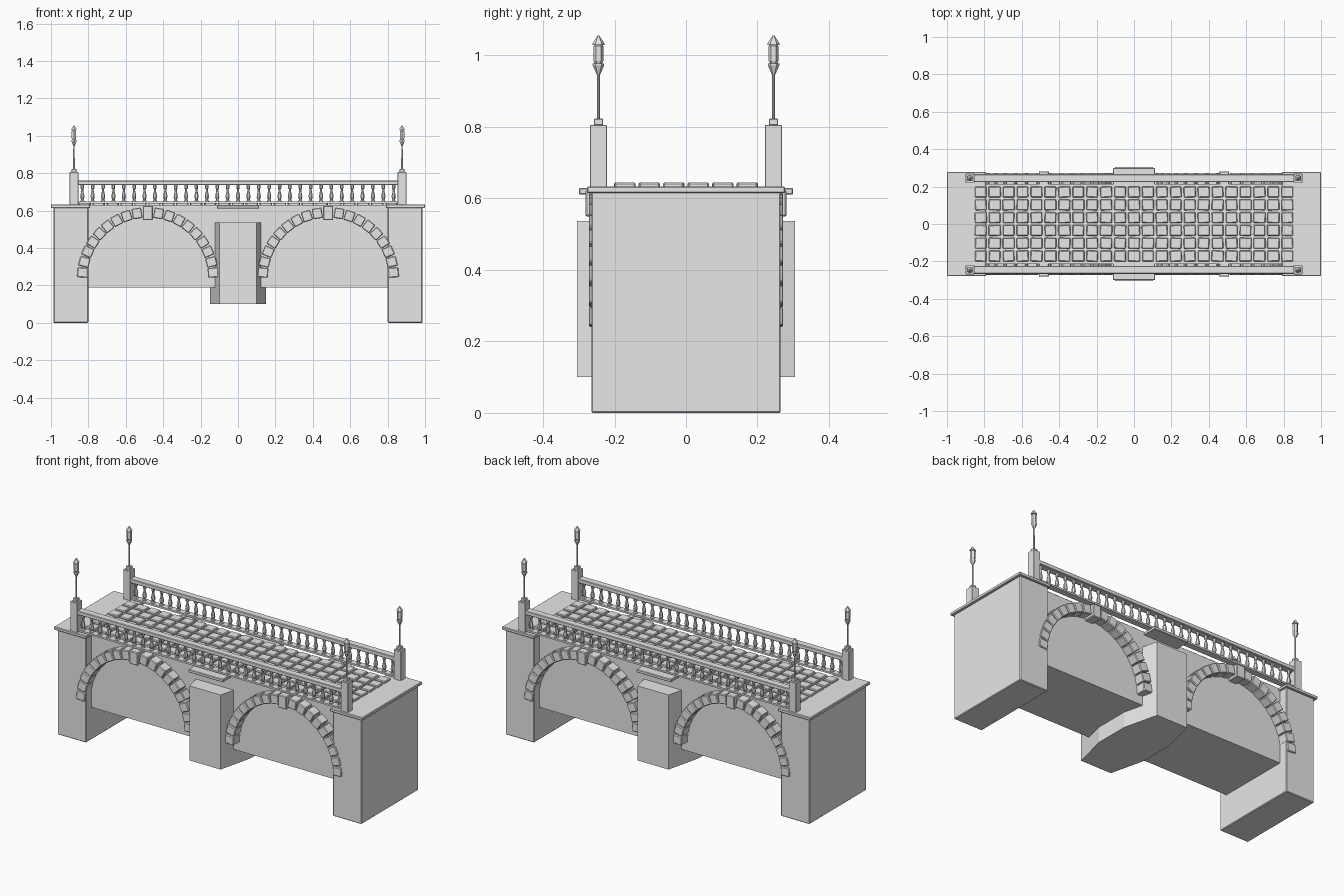
import bpy, bmesh, math, random
from mathutils import Matrix, Vector

if "Cube" in bpy.data.objects:
    bpy.data.objects.remove(bpy.data.objects["Cube"])

random.seed(4)
stone = bpy.data.materials.new("grey_stone")
stone.diffuse_color = (0.8, 0.8, 0.8, 1)
stone.use_nodes = True
stone.node_tree.nodes["Principled BSDF"].inputs["Base Color"].default_value = stone.diffuse_color


def finish(name, bm, smooth=False):
    bmesh.ops.recalc_face_normals(bm, faces=bm.faces)
    me = bpy.data.meshes.new(name)
    bm.to_mesh(me)
    bm.free()
    me.materials.append(stone)
    for p in me.polygons:
        p.use_smooth = smooth
    ob = bpy.data.objects.new(name, me)
    bpy.context.collection.objects.link(ob)
    return ob


def add_box(bm, c, s, rot=None, bevel=0.0):
    tmp = bmesh.new()
    bmesh.ops.create_cube(tmp, size=1)
    bmesh.ops.scale(tmp, vec=s, verts=tmp.verts)
    if bevel:
        bmesh.ops.bevel(tmp, geom=tmp.edges[:], offset=bevel, segments=1, affect='EDGES')
    m = Matrix.Translation(c) @ (rot if rot else Matrix())
    bmesh.ops.transform(tmp, matrix=m, verts=tmp.verts)
    me = bpy.data.meshes.new("tmp")
    tmp.to_mesh(me)
    tmp.free()
    bm.from_mesh(me)
    bpy.data.meshes.remove(me)


def box(name, c, s, bevel=0.0):
    bm = bmesh.new()
    add_box(bm, c, s, None, bevel)
    return finish(name, bm)


def lathe(bm, x, y, profile, n):
    # stack of rings (radius, height), capped at both ends
    rings = []
    for r, z in profile:
        rings.append([bm.verts.new((x + r * math.cos(2 * math.pi * (k + .5) / n),
                                    y + r * math.sin(2 * math.pi * (k + .5) / n), z)) for k in range(n)])
    for a, b in zip(rings, rings[1:]):
        for k in range(n):
            bm.faces.new((a[k], a[(k + 1) % n], b[(k + 1) % n], b[k]))
    bm.faces.new(rings[0][::-1])
    bm.faces.new(rings[-1])


# main wall body between the abutments
box("wall_body", (0, 0, .41), (1.62, .43, .44))

# abutments with thin caps
for sx, side in ((-1, "left"), (1, "right")):
    box("abutment_" + side, (sx * .893, 0, .31), (.186, .53, .62), .004)
    box("abutment_cap_" + side, (sx * .895, 0, .624), (.21, .555, .018), .003)

# centre pier: long octagon with tapered noses
bm = bmesh.new()
plan = [(-.1, -.305), (.1, -.305), (.15, -.1), (.15, .1),
        (.1, .305), (-.1, .305), (-.15, .1), (-.15, -.1)]
base = bm.faces.new([bm.verts.new((x, y, .1)) for x, y in plan])
ext = bmesh.ops.extrude_face_region(bm, geom=[base])
bmesh.ops.translate(bm, vec=(0, 0, .437),
                    verts=[v for v in ext['geom'] if isinstance(v, bmesh.types.BMVert)])
finish("centre_pier", bm)
box("pier_cap", (0, 0, .62), (.225, .6, .018), .003)

# arch stones and keystones on both faces
COUNT = 19
for sy, face in ((-1, "front"), (1, "back")):
    for sx, side in ((-1, "left"), (1, "right")):
        cx, cz = sx * .482, .24
        bm = bmesh.new()
        for i in range(COUNT):
            if i == COUNT // 2:
                continue
            a = math.pi * (i + .5) / COUNT
            add_box(bm, (cx + .35 * math.cos(a), sy * .24, cz + .35 * math.sin(a)),
                    (.056, .064, .052), Matrix.Rotation(-a, 4, 'Y'), .004)
        finish(f"arch_stones_{face}_{side}", bm)
        box(f"keystone_{face}_{side}", (cx, sy * .243, .587), (.054, .076, .076), .004)

# cobbled deck, each stone slightly turned
bm = bmesh.new()
for i in range(23):
    for j in range(6):
        rot = Matrix.Rotation(random.uniform(-.05, .05), 4, 'Z')
        add_box(bm, ((i - 11) * .0745, (j - 2.5) * .0685, .634),
                (.063 + random.uniform(-.003, .003), .058, .022), rot, .004)
finish("cobbles", bm)

# balustrades
baluster = [(.012, .643), (.012, .652), (.007, .656), (.012, .672), (.011, .684),
            (.006, .705), (.006, .714), (.010, .72), (.010, .738)]
for sy, face in ((-1, "front"), (1, "back")):
    y = sy * .245
    box("bottom_rail_" + face, (0, y, .643), (1.72, .036, .01))
    box("top_rail_" + face, (0, y, .748), (1.72, .042, .024), .003)
    bm = bmesh.new()
    for i in range(31):
        lathe(bm, (i - 15) * .0555, y, baluster, 8)
    finish("balusters_" + face, bm)

# corner posts and lamps
for sx in (-1, 1):
    for sy in (-1, 1):
        x, y = sx * .877, sy * .245
        tag = ("left" if sx < 0 else "right") + ("_front" if sy < 0 else "_back")
        box("post_" + tag, (x, y, .718), (.046, .048, .175), .002)
        bm = bmesh.new()
        add_box(bm, (x, y, .814), (.026, .026, .018), None, .002)
        lathe(bm, x, y, [(.005, .82), (.004, .95)], 8)
        lathe(bm, x, y, [(.004, .945), (.016, .972), (.016, .977), (.007, .978)], 6)
        finish("lamp_pole_" + tag, bm)
        bm = bmesh.new()
        lathe(bm, x, y, [(.010, .977), (.014, .985), (.014, 1.026), (.010, 1.03)], 6)
        lathe(bm, x, y, [(.017, 1.03), (.017, 1.034), (.002, 1.056)], 6)
        finish("lantern_" + tag, bm)
